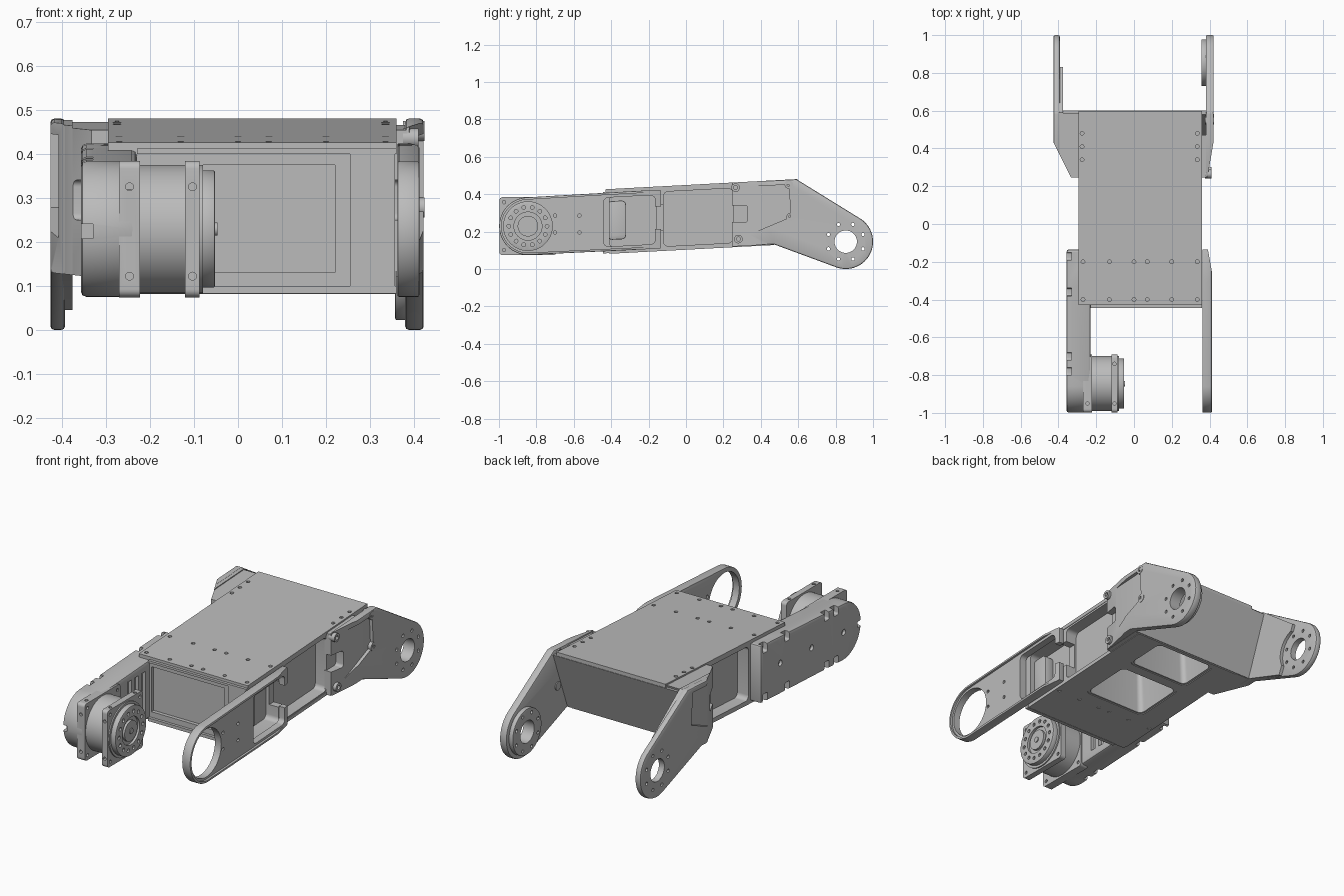
import bpy, bmesh
from math import sin, cos, radians
from mathutils import Vector
from mathutils.geometry import convex_hull_2d

old = bpy.data.objects.get("Cube")
if old:
    bpy.data.objects.remove(old)


def material(name, rgb):
    m = bpy.data.materials.new(name)
    m.use_nodes = True
    m.diffuse_color = (*rgb, 1)
    m.node_tree.nodes["Principled BSDF"].inputs["Base Color"].default_value = (*rgb, 1)
    return m


GREY = material("machined grey", (0.5, 0.5, 0.5))
SLOPE = 0.053
MOTOR = (-0.845, 0.229)
HUB = (0.854, 0.146)
WELLS = ((-0.13, 0.17), (0.22, 0.455))


def top(y):
    return 0.449 + SLOPE * y


def bottom(y):
    return 0.107 + SLOPE * y


def arc(c, r, a0=0, a1=360, n=48):
    steps = n if a1 - a0 == 360 else n - 1
    return [(c[0] + r * cos(radians(a0 + (a1 - a0) * i / steps)),
             c[1] + r * sin(radians(a0 + (a1 - a0) * i / steps))) for i in range(n)]


def hull(points):
    return [points[i] for i in convex_hull_2d([Vector(p) for p in points])]


def rounded(corners, r):
    return hull([p for c in corners for p in arc(c, r, n=24)])


def rect(x0, x1, y0, y1):
    return [(x0, y0), (x1, y0), (x1, y1), (x0, y1)]


def band(y0, y1, lo, hi):
    """Side-view quad that follows the slope of the body."""
    return [(y0, bottom(y0) + lo), (y1, bottom(y1) + lo), (y1, top(y1) - hi), (y0, top(y0) - hi)]


def pocket(y0, y1, lo, hi, r=0.025):
    return rounded(band(y0 + r, y1 - r, lo + r, hi + r), r)


def arm_outline(inset=0.0):
    return hull(arc(MOTOR, 0.154 - inset, n=64) + band(-0.3, -0.135 - inset, 0.01 + inset, 0.018 + inset))


PLACE = {"x": lambda p, a: (a, p[0], p[1]), "y": lambda p, a: (p[0], a, p[1]),
         "z": lambda p, a: (p[0], p[1], a)}


def prism(name, pts, a0, a1, axis="x", bevel=0.0):
    """Extrude a 2D outline along one axis."""
    bm = bmesh.new()
    lo = [bm.verts.new(PLACE[axis](p, a0)) for p in pts]
    hi = [bm.verts.new(PLACE[axis](p, a1)) for p in pts]
    bm.faces.new(lo)
    bm.faces.new(hi)
    for i in range(len(pts)):
        j = (i + 1) % len(pts)
        bm.faces.new((lo[i], lo[j], hi[j], hi[i]))
    bmesh.ops.recalc_face_normals(bm, faces=bm.faces)
    me = bpy.data.meshes.new(name)
    bm.to_mesh(me)
    bm.free()
    ob = bpy.data.objects.new(name, me)
    bpy.context.collection.objects.link(ob)
    me.materials.append(GREY)
    if bevel:
        mod = ob.modifiers.new("edge", "BEVEL")
        mod.width, mod.segments, mod.limit_method = bevel, 2, "ANGLE"
        apply(ob, mod)
    return ob


def select(ob):
    bpy.ops.object.select_all(action="DESELECT")
    ob.select_set(True)
    bpy.context.view_layer.objects.active = ob


def apply(ob, mod):
    select(ob)
    bpy.ops.object.modifier_apply(modifier=mod.name)


def cut(ob, *cutters):
    for c in cutters:
        mod = ob.modifiers.new("cut", "BOOLEAN")
        mod.operation, mod.object, mod.solver = "DIFFERENCE", c, "EXACT"
        apply(ob, mod)
        bpy.data.objects.remove(c)


# Central body with tapered wells underneath, side pockets and recessed front
body = prism("body", [(-0.43, bottom(-0.43)), (0.47, bottom(0.47)), (0.588, top(0.588) - 0.015),
                      (-0.43, top(-0.43) - 0.015)], -0.292, 0.357)
for y0, y1 in WELLS:
    well = prism("well", rounded(rect(-0.13, 0.19, y0 + 0.03, y1 - 0.03), 0.03), 0, 0.35, "z")
    for v in well.data.vertices:
        if v.co.z > 0.3:
            v.co.x = 0.03 + (v.co.x - 0.03) * 0.8
            v.co.y = (y0 + y1) / 2 + (v.co.y - (y0 + y1) / 2) * 0.8
    cut(body, well)
cut(body, prism("c", pocket(-0.12, 0.25, 0.02, 0.03), 0.29, 0.5),
    prism("c", pocket(-0.12, 0.25, 0.02, 0.03), -0.5, -0.225),
    prism("c", pocket(-0.41, -0.16, 0.03, 0.04), 0.28, 0.5),
    prism("c", rounded(rect(-0.2, -0.08, 0.22, 0.33), 0.015), 0.3, 0.5),
    prism("c", rect(-0.5, -0.41, 0.13, 0.375), -0.22, 0.22))
prism("pocket_cover", pocket(-0.42, -0.32, 0.07, 0.065), 0.27, 0.33, bevel=0.006)

# Cover plates with screw holes
cover = prism("top_plate", [(-0.43, top(-0.43) - 0.02), (0.597, top(0.597) - 0.02), (0.597, top(0.597)),
                            (-0.43, top(-0.43))], -0.295, 0.36)
plate = prism("bottom_plate", [(-0.41, bottom(-0.41) - 0.004), (0.47, bottom(0.47) - 0.004),
                               (0.47, bottom(0.47) + 0.014), (-0.41, bottom(-0.41) + 0.014)], -0.292, 0.36)
for y0, y1 in WELLS:
    cut(plate, prism("c", rounded(rect(-0.13, 0.19, y0 + 0.03, y1 - 0.03), 0.03), 0, 0.3, "z"))
spots = [(x, y) for y in (-0.2, -0.4) for x in (-0.27, -0.13, 0, 0.07, 0.2, 0.335)]
spots += [(x, y) for y in (0.34, 0.41, 0.48) for x in (-0.275, 0.335)]
for x, y in spots:
    cut(cover, prism("c", arc((x, y), 0.01, n=12), top(y) - 0.05, top(y) + 0.05, "z"))
    if y == -0.2:
        cut(plate, prism("c", arc((x, y), 0.01, n=12), 0, bottom(y) + 0.01, "z"))
prism("front_lip", rect(-0.445, -0.425, 0.083, 0.1), -0.23, 0.36)
prism("front_upper_lip", rect(-0.445, -0.425, 0.4, 0.412), -0.23, 0.36)
prism("front_post", rect(-0.445, -0.425, 0.095, 0.405), 0.255, 0.357)

# Ring arm on the left side, with a raised rim
arm = prism("ring_arm", arm_outline(), 0.362, 0.412, bevel=0.004)
cut(arm, prism("c", arm_outline(0.012), 0.4, 0.5), prism("c", arc(MOTOR, 0.13, n=64), 0.3, 0.5),
    prism("c", pocket(-0.44, -0.165, 0.035, 0.045), 0.3, 0.5),
    prism("c", rounded(rect(-0.17, -0.1, 0.23, 0.32), 0.015), 0.3, 0.5),
    prism("c", [(0.412, -0.25), (0.43, -0.25), (0.43, -0.1), (0.385, -0.1)], 0, 0.6, "z"))
for y in (-0.7, -0.57):
    for z in (0.195, 0.285):
        cut(arm, prism("c", arc((y, z), 0.009, n=12), 0.3, 0.5))

# Actuator housing on the right side
housing = prism("actuator_housing", arm_outline(), -0.357, -0.23, bevel=0.012)
for y in (-0.78, -0.7, -0.36, -0.17):
    for z in (top(y) - 0.033, bottom(y) + 0.028):
        cut(housing, prism("c", rounded(rect(y - 0.01, y + 0.01, z - 0.02, z + 0.02), 0.01), -0.4, -0.33))
cut(housing, prism("c", rect(-1.1, -0.965, 0.208, 0.24), -0.4, -0.33))
for i in range(3):
    y = -0.62 + 0.06 * i
    cut(housing, prism("c", rect(y, y + 0.035, 0.13, 0.36), -0.25, -0.2))
for y, z in (MOTOR, (-0.57, 0.25), (-0.3, 0.27)):
    cut(housing, prism("c", arc((y, z), 0.016, n=16), -0.4, -0.342))

# Motor: barrel, two square clamps, output flange
prism("motor_barrel", arc(MOTOR, 0.146, n=64), -0.24, -0.08)
my, mz = MOTOR
for x0, x1 in ((-0.27, -0.223), (-0.12, -0.087)):
    clamp = prism("motor_clamp", rounded(rect(my - 0.135, my + 0.135, mz - 0.137, mz + 0.137), 0.018), x0, x1)
    for z in (0.122, 0.325):
        cut(clamp, prism("c", arc(((x0 + x1) / 2, z), 0.009, n=12), -1.1, -0.97, "y"))
    for y in (-0.95, -0.74):
        cut(clamp, prism("c", arc(((x0 + x1) / 2, y), 0.009, n=12), 0.36, 0.5, "z"))
    for y in (my - 0.128, my + 0.128):
        for z in (mz - 0.128, mz + 0.128):
            cut(clamp, prism("c", arc((y, z), 0.009, n=12), x1 - 0.02, 0))
flange = prism("output_flange", arc(MOTOR, 0.133, n=64), -0.09, -0.052, bevel=0.004)
cut(flange, prism("c", arc(MOTOR, 0.075), -0.065, 0))
prism("output_hub", arc(MOTOR, 0.055), -0.08, -0.052)
prism("output_pin", arc(MOTOR, 0.015, n=16), -0.06, -0.047)
for p in arc(MOTOR, 0.102, n=14):
    cut(flange, prism("c", arc(p, 0.01, n=12), -0.072, 0))


# Rear brackets with hub holes and shallow recesses between the corner screws
SCREWS = [(0.28, 0.16), (0.56, 0.278), (0.55, 0.452), (0.265, 0.435)]
OUTLINE = [(0.245, bottom(0.245)), (0.47, bottom(0.47))] + arc(HUB, 0.146, 250, 416, 32) + \
    [(0.59, top(0.59)), (0.245, top(0.245))]
SLOT = rounded(rect(0.2, 0.315, 0.265, 0.325), 0.015)


def hub_holes(ob, x0, x1):
    cut(ob, prism("c", arc(HUB, 0.06), x0, x1))
    for p in arc(HUB, 0.1, 22.5, 382.5, 8):
        cut(ob, prism("c", arc(p, 0.009, n=12), x0, x1))


def right_taper():
    return prism("c", [(-0.43, 0.44), (-0.6, 0.44), (-0.6, 0.2), (-0.31, 0.2)], 0, 0.6, "z")


left = prism("left_bracket", OUTLINE, 0.38, 0.422, bevel=0.008)
cut(left, prism("c", SCREWS, 0.405, 0.5),
    prism("c", [(0.422, 0.44), (0.5, 0.44), (0.5, 0.2), (0.388, 0.2), (0.388, 0.24)], 0, 0.6, "z"),
    prism("c", SLOT, 0.3, 0.5))
hub_holes(left, 0.3, 0.5)
web = prism("left_bracket_web", band(0.245, 0.47, 0, 0.008), 0.35, 0.385)
cut(web, prism("c", SLOT, 0.3, 0.5))
boss = prism("left_hub_boss", arc(HUB, 0.124, n=64), 0.357, 0.385, bevel=0.004)
hub_holes(boss, 0.3, 0.5)
for p in SCREWS:
    x = 0.424 if p[0] > 0.4 else 0.41
    ring = prism("bracket_screw", arc(p, 0.023, n=20), 0.375, x)
    cut(ring, prism("c", arc(p, 0.011, n=12), x - 0.02, 0.5))

right = prism("right_bracket", OUTLINE, -0.426, -0.393, bevel=0.008)
cut(right, prism("c", SCREWS, -0.5, -0.408), right_taper())
hub_holes(right, -0.5, -0.3)
web = prism("right_bracket_web", [(0.245, bottom(0.245)), (0.47, bottom(0.47)), (0.72, 0.045), (0.83, 0.3),
            (0.59, top(0.59) - 0.003), (0.245, top(0.245) - 0.003)], -0.4, -0.376)
root = prism("right_bracket_root", [(0.245, bottom(0.245)), (0.47, bottom(0.47)), (0.588, top(0.588) - 0.008),
             (0.245, top(0.245) - 0.008)], -0.395, -0.285)
cut(web, right_taper(), prism("c", arc(HUB, 0.125), -0.5, -0.3))
cut(root, right_taper(), prism("c", SLOT, -0.5, -0.32))
prism("rear_wall", [(0.455, bottom(0.46) + 0.005), (0.475, bottom(0.47)), (0.6, top(0.6) - 0.02),
                    (0.58, top(0.58) - 0.02)], -0.378, 0.385)

# Smooth curved sides, keep hard edges sharp
for ob in bpy.context.scene.objects:
    if ob.type == "MESH":
        select(ob)
        bpy.ops.object.shade_smooth_by_angle(angle=radians(30))
